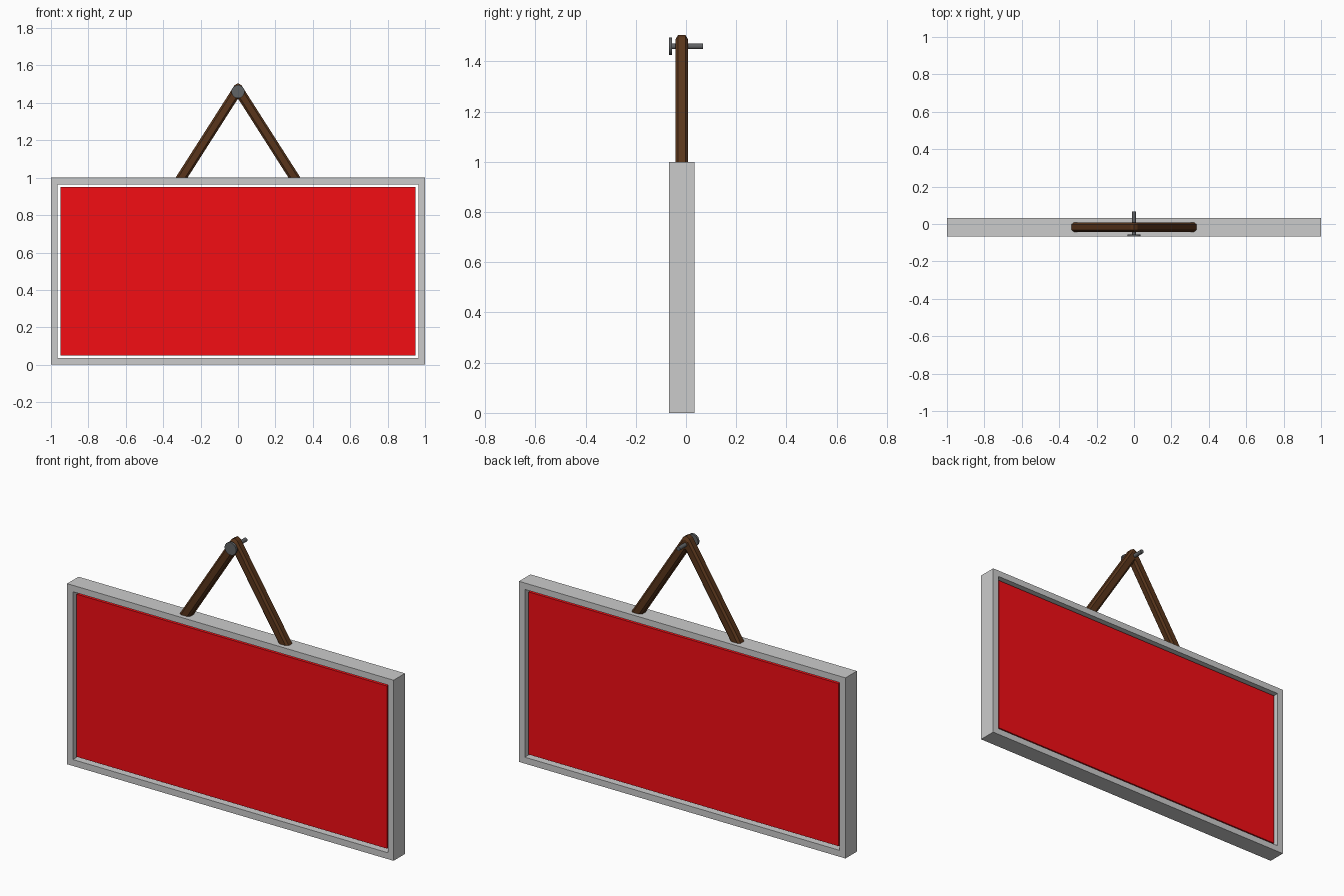
import bpy, bmesh, math
from mathutils import Vector

if "Cube" in bpy.data.objects:
    bpy.data.objects.remove(bpy.data.objects["Cube"])

YC = -0.017  # depth centre of the sign board


def make_mat(name, rgb):
    m = bpy.data.materials.new(name)
    m.diffuse_color = (*rgb, 1)
    m.use_nodes = True
    m.node_tree.nodes["Principled BSDF"].inputs["Base Color"].default_value = m.diffuse_color
    return m


def finish(bm, name, mat=None):
    bmesh.ops.recalc_face_normals(bm, faces=bm.faces)
    me = bpy.data.meshes.new(name)
    bm.to_mesh(me)
    bm.free()
    ob = bpy.data.objects.new(name, me)
    bpy.context.collection.objects.link(ob)
    if mat:
        me.materials.append(mat)
    return ob


def box(bm, size, loc):
    vs = bmesh.ops.create_cube(bm, size=1)["verts"]
    for v in vs:
        v.co = Vector([c * s + l for c, s, l in zip(v.co, size, loc)])


red = make_mat("red_paint", (0.9, 0.004, 0.007))
brown = make_mat("brown_leather", (0.1, 0.036, 0.011))
steel = make_mat("dark_steel", (0.12, 0.125, 0.13))

# Frame: box whose front and back are inset, then opened
bm = bmesh.new()
box(bm, (2, 0.1, 1), (0, YC, 0.5))
bm.normal_update()
faces = [f for f in bm.faces if abs(f.normal.y) > 0.9]
bmesh.ops.inset_individual(bm, faces=faces, thickness=0.05)
bmesh.ops.bridge_loops(bm, edges=[e for f in faces for e in f.edges])
bmesh.ops.delete(bm, geom=faces, context='FACES_ONLY')
finish(bm, "frame")

# Panel recessed on both sides
bm = bmesh.new()
box(bm, (1.9, 0.076, 0.9), (0, YC, 0.5))
finish(bm, "sign_panel", red)

# Hanging strap: chamfered section swept over the peak (outer, inner points in x, z)
half = [((-0.334, 1.0), (-0.270, 1.0)), ((-0.018, 1.495), (-0.006, 1.414))]
rings = half + [((0, 1.505), (0, 1.422))]
rings += [tuple((-x, z) for x, z in pair) for pair in reversed(half)]
section = [(1, .6), (.6, 1), (-.6, 1), (-1, .6), (-1, -.6), (-.6, -1), (.6, -1), (1, -.6)]
bm = bmesh.new()
loops = []
for (ox, oz), (ix, iz) in rings:
    loops.append([bm.verts.new(((ox + ix) / 2 + a * (ox - ix) / 2, YC + b * 0.025,
                                (oz + iz) / 2 + a * (oz - iz) / 2)) for a, b in section])
n = len(section)
for r0, r1 in zip(loops, loops[1:]):
    for i in range(n):
        j = (i + 1) % n
        bm.faces.new((r0[i], r0[j], r1[j], r1[i]))
bm.faces.new(loops[0])
bm.faces.new(loops[-1])
finish(bm, "hanging_strap", brown)


# Nail: round head in front, shaft running backwards
def nail_part(name, radius, y0, y1):
    bpy.ops.mesh.primitive_cylinder_add(vertices=32, radius=radius, depth=y1 - y0,
                                        location=(0, (y0 + y1) / 2, 1.46),
                                        rotation=(math.pi / 2, 0, 0))
    ob = bpy.context.object
    ob.name = name
    ob.data.materials.append(steel)
    bpy.ops.object.shade_smooth_by_angle()


nail_part("nail_head", 0.035, -0.067, -0.055)
nail_part("nail_shaft", 0.011, -0.055, 0.067)
